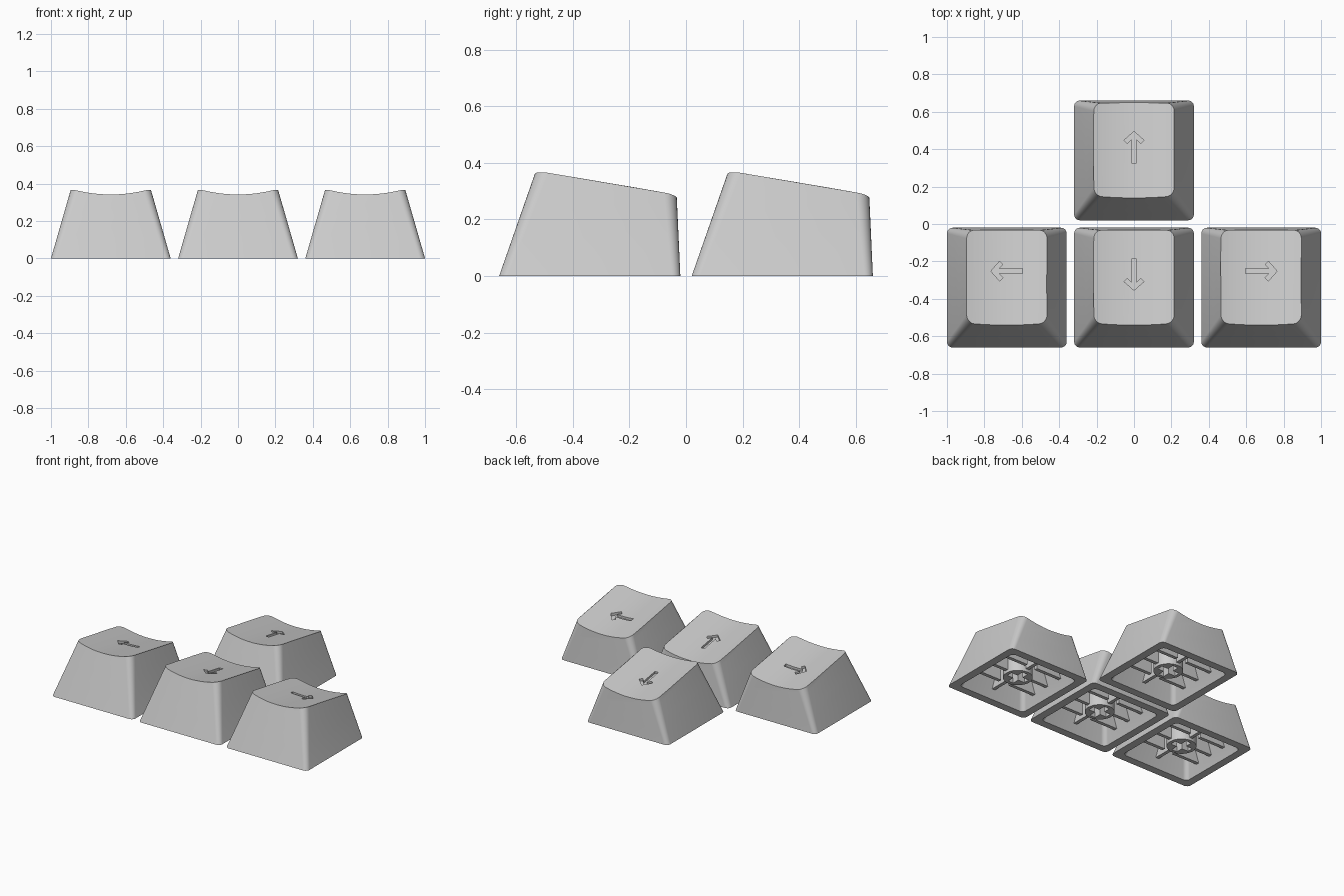
import bpy, bmesh
from math import cos, sin, pi
from mathutils import Vector, Matrix

cube = bpy.data.objects.get("Cube")
if cube:
    bpy.data.objects.remove(cube, do_unlink=True)

grey = bpy.data.materials.new("light_grey_plastic")
grey.use_nodes = True
grey.diffuse_color = (0.6, 0.6, 0.6, 1)
grey.node_tree.nodes["Principled BSDF"].inputs["Base Color"].default_value = (0.6, 0.6, 0.6, 1)


def loft(name, rings):
    """Closed solid through a list of equal-length rings."""
    bm = bmesh.new()
    loops = [[bm.verts.new(p) for p in ring] for ring in rings]
    for a, b in zip(loops, loops[1:]):
        for i in range(len(a)):
            j = (i + 1) % len(a)
            bm.faces.new((a[i], a[j], b[j], b[i]))
    bm.faces.new(loops[0])
    bm.faces.new(loops[-1])
    bmesh.ops.recalc_face_normals(bm, faces=bm.faces)
    mesh = bpy.data.meshes.new(name)
    bm.to_mesh(mesh)
    bm.free()
    mesh.materials.append(grey)
    obj = bpy.data.objects.new(name, mesh)
    bpy.context.collection.objects.link(obj)
    return obj


def cut(obj, cutter):
    """Subtract the cutter, bake the result and drop the cutter."""
    mod = obj.modifiers.new("cut", 'BOOLEAN')
    mod.operation, mod.solver, mod.object = 'DIFFERENCE', 'EXACT', cutter
    bpy.context.view_layer.update()
    deps = bpy.context.evaluated_depsgraph_get()
    mesh = bpy.data.meshes.new_from_object(obj.evaluated_get(deps))
    obj.modifiers.clear()
    obj.data = mesh
    bpy.data.objects.remove(cutter, do_unlink=True)


def smooth(obj):
    bpy.ops.object.select_all(action='DESELECT')
    obj.select_set(True)
    bpy.context.view_layer.objects.active = obj
    bpy.ops.object.shade_smooth_by_angle(angle=pi / 6)


def rounded(half, front, back, radius, height, segments=6):
    """Rounded rectangle whose height is a function of y."""
    ring = []
    corners = ((half, back), (-half, back), (-half, front), (half, front))
    for q, (cx, cy) in enumerate(corners):
        cx -= radius if cx > 0 else -radius
        cy -= radius if cy == back else -radius
        for s in range(segments + 1):
            a = pi / 2 * (q + s / segments)
            y = cy + radius * sin(a)
            ring.append(Vector((cx + radius * cos(a), y, height(y))))
    return ring


def frustum(name, base, top, steps):
    return loft(name, [[p.lerp(q, t) for p, q in zip(base, top)] for t in steps])


def prism(name, outline, low, high):
    return loft(name, [[(x, y, f(x, y)) for x, y in outline] for f in (low, high)])


def flat(z):
    return lambda *args: z


def dish(x, y):
    return 0.34 + 0.032 * (x / 0.215) ** 2 - 0.17 * (y + 0.19)


def shell(name):
    # Tapered outer body with a tilted top
    body = frustum(name, rounded(0.32, -0.32, 0.32, 0.03, flat(0)),
                   rounded(0.215, -0.19, 0.307, 0.045, lambda y: dish(0.215, y)),
                   [0, 0.3, 0.6, 0.9, 1.2])
    # Hollow underside
    cut(body, frustum("cavity", rounded(0.265, -0.265, 0.265, 0.03, flat(0)),
                      rounded(0.17, -0.15, 0.25, 0.03, lambda y: 0.28 - 0.17 * (y + 0.15)),
                      [-0.1, 0.5, 1]))
    # Cylindrical finger dish
    xs = [-0.4 + 0.8 * i / 32 for i in range(33)]
    cut(body, loft("dish_cutter", [
        [(x, y, dish(x, y)) for x in xs] + [(0.4, y, 0.9), (-0.4, y, 0.9)]
        for y in (-0.5, 0.5)]))
    return body


# Half of the arrow outline, tip towards +y
half_arrow = [(0.013, -0.083), (0.013, 0.044), (0.036, 0.021), (0.053, 0.038)]
arrow = half_arrow + [(0, 0.085)] + [(-x, y) for x, y in reversed(half_arrow)]


def engrave(body, angle, y_mid):
    turn = Matrix.Rotation(angle, 2)
    outline = [turn @ Vector(p) + Vector((0, y_mid)) for p in arrow]
    cut(body, prism("arrow_cutter", outline,
                    lambda x, y: dish(0, y) - 0.015, flat(0.5)))


def stem(name):
    # Round post with a cross socket
    circle = [(0.095 * cos(pi * i / 16), 0.095 * sin(pi * i / 16)) for i in range(32)]
    post = prism(name, circle, flat(0.04), flat(0.27))
    w, l = 0.021, 0.071
    quarter = [Vector(p) for p in ((l, -w), (l, w), (w, w))]
    cross = [Matrix.Rotation(pi / 2 * k, 2) @ p for k in range(4) for p in quarter]
    cut(post, prism("socket_cutter", cross, flat(0), flat(0.22)))
    return post


def ribs(name):
    # Stiffening ribs running from the post to the walls
    t = 0.012
    made = []
    for y in (-0.13, 0, 0.13):
        for s in (-1, 1):
            start = 0.085 if y == 0 else 0.04
            profile = [(start, 0.06), (0.265, 0.06), (0.205, 0.25), (start, 0.25)]
            made.append(loft(name, [[(s * x, y + d, z) for x, z in profile]
                                    for d in (-t, t)]))
    for profile in ([(-0.085, 0.06), (-0.265, 0.06), (-0.19, 0.26), (-0.085, 0.26)],
                    [(0.085, 0.06), (0.275, 0.06), (0.265, 0.23), (0.085, 0.23)]):
        made.append(loft(name, [[(d, y, z) for y, z in profile] for d in (-t, t)]))
    bpy.ops.object.select_all(action='DESELECT')
    for obj in made:
        obj.select_set(True)
    bpy.context.view_layer.objects.active = made[0]
    bpy.ops.object.join()
    return made[0]


# Four keys: name, position, arrow angle, arrow centre
keys = [("up", (0, 0.34, 0), 0, 0.07),
        ("down", (0, -0.34, 0), pi, 0.07),
        ("right", (0.68, -0.34, 0), -pi / 2, 0.088),
        ("left", (-0.68, -0.34, 0), pi / 2, 0.088)]
for name, place, angle, y_mid in keys:
    cap = shell(name + "_keycap")
    engrave(cap, angle, y_mid)
    post = stem(name + "_stem")
    smooth(cap)
    smooth(post)
    for part in (cap, post, ribs(name + "_ribs")):
        part.location = place
